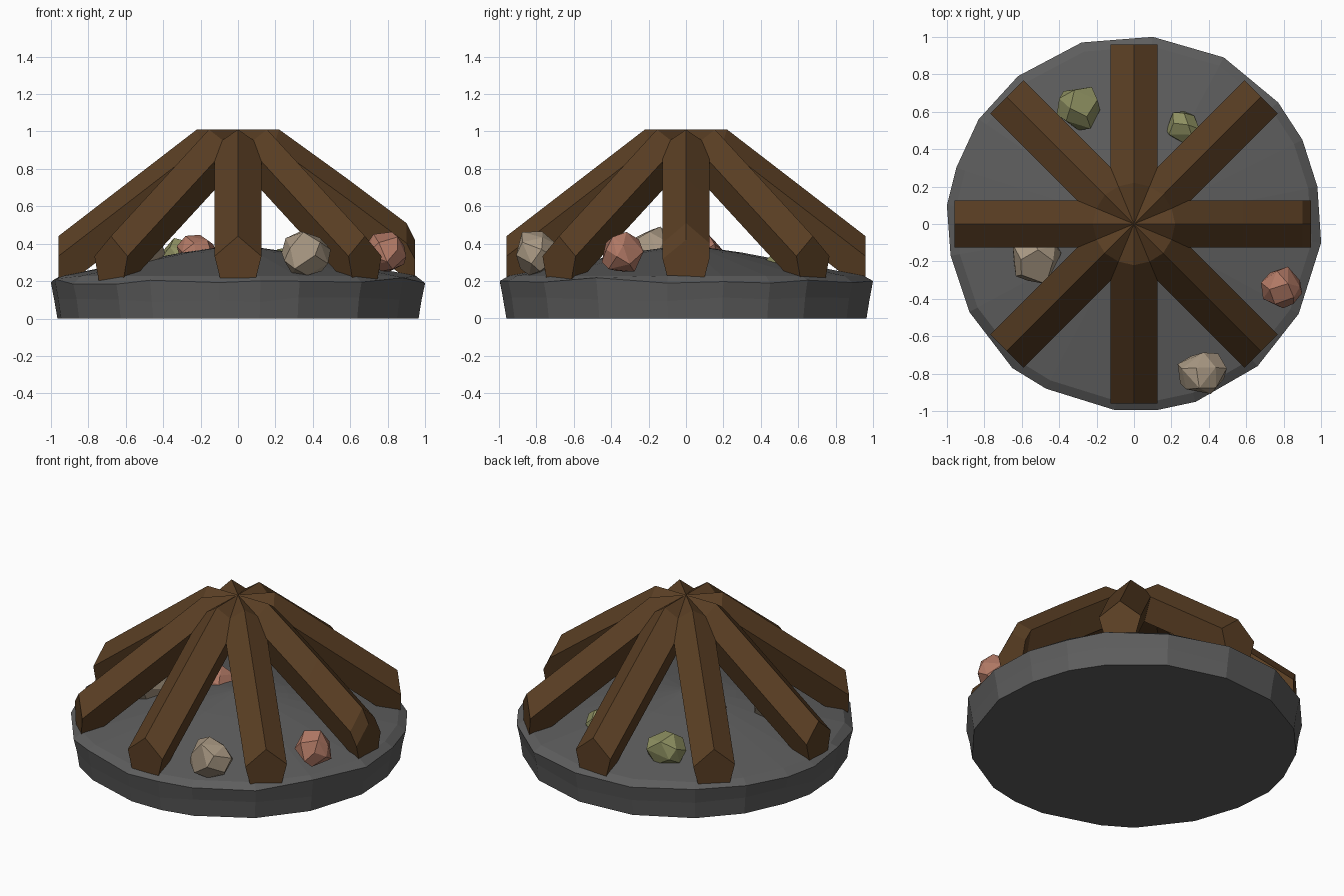
import bpy, bmesh, random
from math import radians, sin, cos, pi, sqrt
from mathutils import Vector, Matrix

if "Cube" in bpy.data.objects:
    bpy.data.objects.remove(bpy.data.objects["Cube"])

random.seed(4)


def material(name, rgb):
    m = bpy.data.materials.new(name)
    m.diffuse_color = (*rgb, 1)
    m.use_nodes = True
    m.node_tree.nodes["Principled BSDF"].inputs["Base Color"].default_value = m.diffuse_color
    return m


STONE = material("dark_stone", (0.11, 0.11, 0.11))
WOOD = material("wood", (0.10, 0.048, 0.017))
TAN = material("tan_rock", (0.40, 0.32, 0.23))
RED = material("red_rock", (0.44, 0.19, 0.13))
GREEN = material("green_rock", (0.27, 0.28, 0.12))


def finish(name, bm, mat):
    bmesh.ops.recalc_face_normals(bm, faces=bm.faces)
    me = bpy.data.meshes.new(name)
    bm.to_mesh(me)
    bm.free()
    me.materials.append(mat)
    ob = bpy.data.objects.new(name, me)
    bpy.context.collection.objects.link(ob)
    return ob


def loft(bm, rings):
    """Skin a list of equal-length vertex rings with quads."""
    for a, b in zip(rings, rings[1:]):
        n = len(a)
        for i in range(n):
            j = (i + 1) % n
            bm.faces.new((a[i], a[j], b[j], b[i]))


# Stone slab: irregular rim, flat underside, shallow conical mound on top
rim = [(0.1, 1.0), (-0.28, 0.97), (-0.62, 0.79), (-0.83, 0.56), (-0.95, 0.3),
       (-1.0, 0.1), (-0.98, -0.17), (-0.88, -0.47), (-0.65, -0.77), (-0.47, -0.88),
       (-0.1, -0.995), (0.12, -0.995), (0.33, -0.95), (0.66, -0.76), (0.88, -0.48),
       (1.0, -0.1), (0.98, 0.2), (0.9, 0.45), (0.77, 0.65), (0.48, 0.89)]
bm = bmesh.new()
rings = []
for scale, z, jit in ((0.965, 0.0, 0), (0.98, 0.1, 0.015), (1.0, 0.2, 0.018)):
    rings.append([bm.verts.new((x * scale, y * scale, z + random.uniform(-jit, jit)))
                  for x, y in rim])
rings.append([bm.verts.new((x * 0.95, y * 0.95, 0.228)) for x, y in rim])
rings.append([bm.verts.new((x * 0.3, y * 0.3, 0.352)) for x, y in rim])
loft(bm, rings)
bm.faces.new(rings[0])
peak = bm.verts.new((0, 0, 0.395))
top = rings[-1]
for i in range(len(top)):
    bm.faces.new((top[i - 1], top[i], peak))
finish("stone_base", bm, STONE)


# Logs: pentagonal beams that lean in, bend level near the top and meet in the middle
def log(name, angle, worn=False):
    # each station: ridge radius, ridge height, vertical stretch, lean of the section
    stations = [(0.96, 0.44, 1.26, 0.0), (0.22, 1.01, 1.0, 0.34), (0.0, 1.01, 1.0, 0.0)]
    if worn:
        stations[:1] = [(0.945, 0.42, 1.2, 0.0), (0.9, 0.51, 1.26, 0.0), (0.58, 0.75, 1.26, 0.0)]
    section = [(0, 0), (0.125, 0.085), (0.078, 0.235), (-0.078, 0.235), (-0.125, 0.085)]
    bm = bmesh.new()
    rings = [[bm.verts.new((r - lean * d, w, z - d * stretch)) for w, d in section]
             for r, z, stretch, lean in stations]
    loft(bm, rings)
    bm.faces.new(rings[0])
    bm.faces.new(rings[-1])
    bm.transform(Matrix.Rotation(angle, 4, 'Z'))
    finish(name, bm, WOOD)


for i in range(8):
    log(f"log_{i + 1}", i * pi / 4, worn=(i == 0))


# Rocks: convex chunks from scattered points on an ellipsoid
def rock(name, pos, size, mat):
    bm = bmesh.new()
    n = 18
    spin = random.uniform(0, 6)
    for i in range(n):
        z = 1 - (2 * i + 1) / n
        a = i * 2.39996 + spin + random.uniform(-0.3, 0.3)
        r = sqrt(1 - z * z)
        k = random.uniform(0.92, 1.1)
        p = Vector((r * cos(a), r * sin(a), z)) * k
        bm.verts.new([c * s + o for c, s, o in zip(p, size, pos)])
    bmesh.ops.convex_hull(bm, input=bm.verts)
    bmesh.ops.dissolve_limit(bm, angle_limit=radians(12), verts=bm.verts, edges=bm.edges)
    finish(name, bm, mat)


rock("tan_rock_front", (0.36, -0.80, 0.345), (0.13, 0.13, 0.13), TAN)
rock("tan_rock_left", (-0.53, -0.18, 0.37), (0.145, 0.14, 0.13), TAN)
rock("red_rock_right", (0.79, -0.34, 0.35), (0.11, 0.11, 0.11), RED)
rock("red_rock_inner", (-0.22, 0.09, 0.36), (0.11, 0.11, 0.09), RED)
rock("green_rock_large", (-0.30, 0.62, 0.32), (0.12, 0.13, 0.11), GREEN)
rock("green_rock_small", (0.26, 0.52, 0.30), (0.09, 0.09, 0.08), GREEN)
